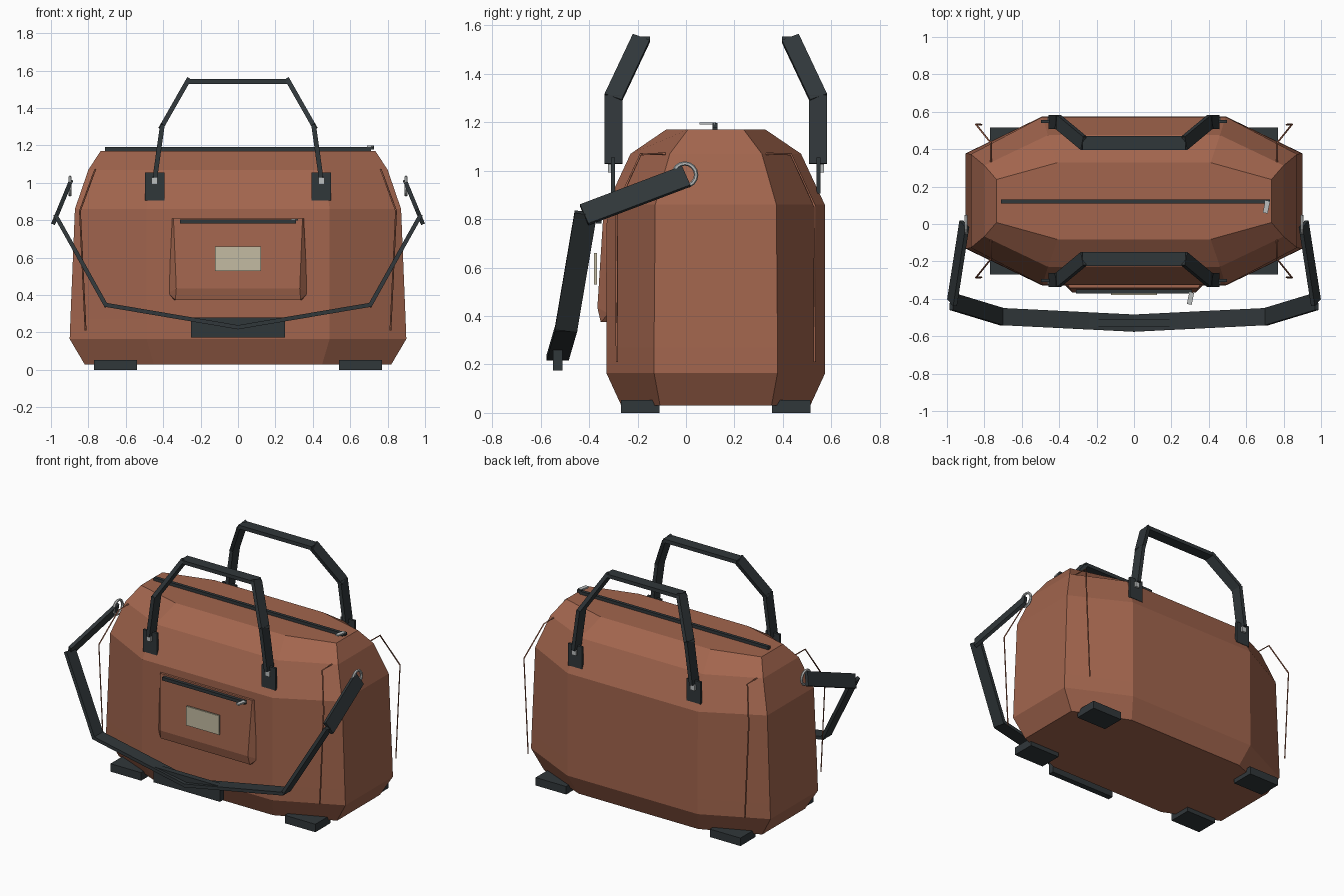
import bpy, bmesh
from mathutils import Matrix, Vector

if "Cube" in bpy.data.objects:
    bpy.data.objects.remove(bpy.data.objects["Cube"])

YC = 0.123  # body mid-plane in y


def material(name, rgb):
    m = bpy.data.materials.new(name)
    m.diffuse_color = (*rgb, 1)
    m.use_nodes = True
    m.node_tree.nodes["Principled BSDF"].inputs["Base Color"].default_value = m.diffuse_color
    return m


LEATHER = material("leather", (0.36, 0.13, 0.075))
WEB = material("webbing", (0.03, 0.038, 0.042))
METAL = material("metal", (0.5, 0.52, 0.52))
CREAM = material("cream", (0.55, 0.5, 0.36))


def finish(name, bm, mat):
    bmesh.ops.recalc_face_normals(bm, faces=bm.faces)
    me = bpy.data.meshes.new(name)
    bm.to_mesh(me)
    bm.free()
    me.materials.append(mat)
    ob = bpy.data.objects.new(name, me)
    bpy.context.collection.objects.link(ob)
    return ob


def box(name, centre, size, mat, rot=None):
    bm = bmesh.new()
    m = Matrix.Translation(centre) @ (rot or Matrix()) @ Matrix.Diagonal((*size, 1))
    bmesh.ops.create_cube(bm, size=1, matrix=m)
    return finish(name, bm, mat)


def strap(name, pts, width, thick, mat, extend=0.006):
    """Flat webbing: one box per segment, its flat side containing the y axis."""
    bm = bmesh.new()
    for a, b in zip(pts, pts[1:]):
        a, b = Vector(a), Vector(b)
        d = (b - a).normalized()
        y = Vector((0, 1, 0))
        w = (y - d * y.dot(d)).normalized()
        rot = Matrix((d, w, d.cross(w))).transposed().to_4x4()
        size = ((b - a).length + 2 * extend, width, thick)
        bmesh.ops.create_cube(bm, size=1, matrix=Matrix.Translation((a + b) / 2)
                              @ rot @ Matrix.Diagonal((*size, 1)))
    return finish(name, bm, mat)


# Bag body: stacked octagonal rings (z, half x, corner x, half y, corner y)
rings = [(0.03, 0.82, 0.45, 0.39, 0.23), (0.165, 0.90, 0.49, 0.452, 0.255),
         (0.27, 0.896, 0.49, 0.452, 0.255), (0.86, 0.872, 0.49, 0.45, 0.25),
         (1.07, 0.80, 0.46, 0.352, 0.19), (1.17, 0.735, 0.41, 0.205, 0.115)]
bm = bmesh.new()
loops = []
for z, hx, cx, hy, cy in rings:
    outline = [(cx, -hy), (hx, -cy), (hx, cy), (cx, hy),
               (-cx, hy), (-hx, cy), (-hx, -cy), (-cx, -hy)]
    loops.append([bm.verts.new((x, y + YC, z)) for x, y in outline])
for lo, hi in zip(loops, loops[1:]):
    for i in range(8):
        j = (i + 1) % 8
        bm.faces.new((lo[i], lo[j], hi[j], hi[i]))
bm.faces.new(loops[0][::-1])
bm.faces.new(loops[-1])
finish("bag_body", bm, LEATHER)

# Front pocket: hull with a bevelled lower edge
bm = bmesh.new()
for x, y, z in [(0.355, -0.32, 0.81), (0.375, -0.32, 0.41), (0.345, -0.32, 0.375),
                (0.345, -0.342, 0.81), (0.33, -0.366, 0.435), (0.335, -0.352, 0.375)]:
    for s in (-1, 1):
        bm.verts.new((s * x, y, z))
bmesh.ops.convex_hull(bm, input=bm.verts)
finish("front_pocket", bm, LEATHER)

# Display plate and zips with pulls
box("pocket_display", (0, -0.374, 0.595), (0.246, 0.012, 0.13), CREAM)
box("pocket_zip", (0, -0.36, 0.793), (0.62, 0.022, 0.022), WEB)
box("top_zip", (0, 0.12, 1.18), (1.42, 0.022, 0.022), WEB)
tilt = Matrix.Rotation(-0.2, 4, 'Z')
box("top_zip_slider", (0.712, 0.12, 1.187), (0.03, 0.02, 0.02), WEB)
box("top_zip_pull", (0.708, 0.09, 1.195), (0.026, 0.065, 0.01), METAL, tilt)
box("pocket_zip_pull", (0.302, -0.398, 0.803), (0.026, 0.065, 0.01), METAL, tilt)

for end, s in (("front", -1), ("back", 1)):
    # Carry handle, with its patches and buckles
    y0, y1 = YC + s * 0.422, YC + s * 0.31
    half = [(0.443, y0, 1.035), (0.405, y0, 1.305), (0.27, y1, 1.542)]
    path = half + [(-x, y, z) for x, y, z in reversed(half)]
    strap(end + "_handle", path, 0.075, 0.025, WEB)
    for side, t in (("left", -1), ("right", 1)):
        tag = f"{end}_{side}_"
        box(tag + "handle_patch", (t * 0.446, YC + s * 0.424, 0.98),
            (0.104, 0.016, 0.15), WEB)
        box(tag + "handle_buckle", (t * 0.446, YC + s * 0.439, 1.01),
            (0.032, 0.014, 0.036), METAL)
        # Foot
        box(tag + "foot", (t * 0.655, YC + s * 0.312, 0.027),
            (0.23, 0.16, 0.054), WEB)
        # Thin corner piping
        cu = bpy.data.curves.new(tag + "piping", 'CURVE')
        cu.dimensions = '3D'
        cu.bevel_depth = 0.005
        cu.bevel_resolution = 0
        sp = cu.splines.new('POLY')
        pts = [(0.765, 0.208, 1.07), (0.765, 0.31, 1.068),
               (0.845, 0.41, 0.85), (0.815, 0.408, 0.21)]
        sp.points.add(len(pts) - 1)
        for p, (x, y, z) in zip(sp.points, pts):
            p.co = (t * x, YC + s * y, z, 1)
        cu.materials.append(LEATHER)
        ob = bpy.data.objects.new(tag + "piping", cu)
        bpy.context.collection.objects.link(ob)

# Shoulder strap hanging in front, with pad and side rings
half = [(0.908, -0.005, 0.975), (0.972, -0.415, 0.82), (0.708, -0.495, 0.348)]
path = half + [(0, -0.53, 0.228)] + [(-x, y, z) for x, y, z in reversed(half)]
strap("shoulder_strap", path, 0.092, 0.022, WEB)
box("shoulder_pad", (0, -0.53, 0.227), (0.5, 0.04, 0.105), WEB)
for side, t in (("left", -1), ("right", 1)):
    bpy.ops.mesh.primitive_torus_add(location=(t * 0.898, -0.005, 0.983),
                                     rotation=(0, 1.5708, 0), major_segments=16,
                                     minor_segments=6, major_radius=0.047,
                                     minor_radius=0.009)
    ring = bpy.context.object
    ring.name = side + "_strap_ring"
    ring.data.materials.append(METAL)
